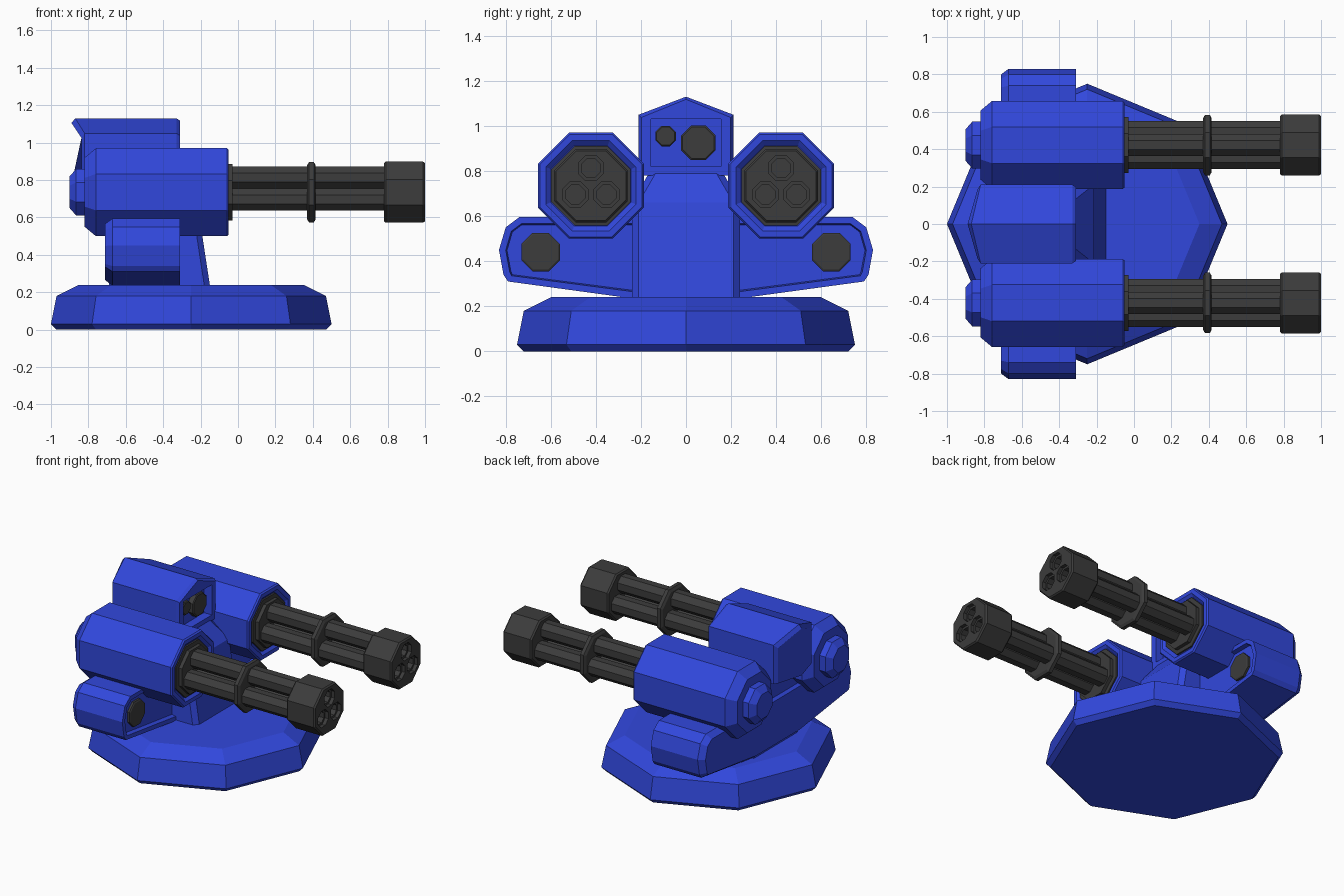
import bpy, bmesh, math

if "Cube" in bpy.data.objects:
    bpy.data.objects.remove(bpy.data.objects["Cube"])


def material(name, rgb):
    m = bpy.data.materials.new(name)
    m.diffuse_color = (*rgb, 1)
    m.use_nodes = True
    m.node_tree.nodes["Principled BSDF"].inputs["Base Color"].default_value = m.diffuse_color
    return m


BLUE = material("blue paint", (0.031, 0.064, 0.72))
DARK = material("dark gunmetal", (0.045, 0.045, 0.045))


def loft(name, rings, mat, edit=None):
    """Skin a stack of equal-length rings and cap both ends."""
    bm = bmesh.new()
    vs = [[bm.verts.new(p) for p in r] for r in rings]
    n = len(vs[0])
    for a, b in zip(vs, vs[1:]):
        for i in range(n):
            j = (i + 1) % n
            bm.faces.new((a[i], a[j], b[j], b[i]))
    first, last = bm.faces.new(vs[0][::-1]), bm.faces.new(vs[-1])
    bmesh.ops.recalc_face_normals(bm, faces=bm.faces)
    if edit:
        edit(bm, first, last)
        bmesh.ops.recalc_face_normals(bm, faces=bm.faces)
    me = bpy.data.meshes.new(name)
    bm.to_mesh(me)
    bm.free()
    me.materials.append(mat)
    ob = bpy.data.objects.new(name, me)
    bpy.context.collection.objects.link(ob)
    return ob


def octagon(x, apothem, cy, cz):
    r = apothem / math.cos(math.pi / 8)
    return [(x, cy + r * math.cos(a), cz + r * math.sin(a))
            for a in [math.pi / 8 + k * math.pi / 4 for k in range(8)]]


def barrel(name, stations, cy, cz, mat):
    return loft(name, [octagon(x, a, cy, cz) for x, a in stations], mat)


def cut(ob, cutters):
    """Subtract the cutters, bake the result and delete them."""
    for c in cutters:
        c.hide_render = True
        m = ob.modifiers.new("cut", 'BOOLEAN')
        m.operation, m.solver, m.object = 'DIFFERENCE', 'EXACT', c
    dg = bpy.context.evaluated_depsgraph_get()
    me = bpy.data.meshes.new_from_object(ob.evaluated_get(dg))
    ob.modifiers.clear()
    ob.data = me
    for c in cutters:
        bpy.data.objects.remove(c)


# Eight-sided base
loft("base", [[(-0.25 + r * math.cos(k * math.pi / 4), r * math.sin(k * math.pi / 4), z)
               for k in range(8)]
              for z, r in [(0, .72), (.03, .75), (.18, .72), (.24, .60)]], BLUE)


# Central pillar with chamfered corners and a sloping front
def pillar_ring(z, xf, xb, w, c):
    return [(xf, w - c, z), (xf - c, w, z), (xb, w, z),
            (xb, -w, z), (xf - c, -w, z), (xf, c - w, z)]


loft("pillar", [pillar_ring(.235, -.15, -.69, .24, .03),
                pillar_ring(.66, -.215, -.69, .24, .03),
                pillar_ring(.79, -.31, -.69, .165, .03)], BLUE)

# Cross beam with side pods: chamfered back, recessed front
half = [(.24, .235), (.79, .31), (.81, .34), (.83, .45), (.80, .55), (.74, .595)]
profile = half + [(-y, z) for y, z in reversed(half)]


def beam_edit(bm, back, front):
    bmesh.ops.inset_region(bm, faces=[back], thickness=.03)
    bmesh.ops.translate(bm, verts=back.verts, vec=(-.04, 0, 0))
    bmesh.ops.inset_region(bm, faces=[front], thickness=.03)
    bmesh.ops.inset_region(bm, faces=[front], thickness=.006)
    bmesh.ops.translate(bm, verts=front.verts, vec=(-.03, 0, 0))


loft("cross_beam", [[(x, y, z) for y, z in profile] for x in (-.67, -.31)],
     BLUE, beam_edit)


# Sensor head: ridged roof, wedge-shaped back, window recess in front
def head_ring(x, wedge, d):
    pts = [(.21 - d, .78), (.21 - d, 1.05 - d), (0, 1.13 - d),
           (d - .21, 1.05 - d), (d - .21, .78), (0, .78)]
    return [(x + wedge * abs(y) / .21, y, z) for y, z in pts]


head = loft("sensor_head", [head_ring(-.89, .06, .025), head_ring(-.87, .05, 0),
                            head_ring(-.33, 0, 0), head_ring(-.31, 0, .012)], BLUE)
window = loft("window_cutter", [[(x, y, z) for y, z in
                                 [(-.155, .82), (.155, .82), (.155, 1.03), (-.155, 1.03)]]
                                for x in (-.37, -.25)], BLUE)
cut(head, [window])
barrel("small_lens", [(-.39, .045), (-.335, .045), (-.33, .04)], -.09, .955, DARK)
barrel("large_lens", [(-.39, .077), (-.335, .077), (-.33, .07)], .055, .925, DARK)

CZ = .735
for s, side in ((-1, "right"), (1, "left")):
    cy = s * .422
    # Pod lens
    barrel(side + "_pod_lens", [(-.36, .086), (-.325, .086), (-.32, .078)],
           s * .645, .44, DARK)
    # Gun housing with rear hub
    barrel(side + "_gun_housing", [(-.82, .185), (-.76, .235), (-.06, .235), (-.05, .227),
                                   (-.05, .20), (-.07, .178)], cy, CZ, BLUE)
    barrel(side + "_rear_hub", [(-.80, .125), (-.865, .125), (-.90, .085)], cy, CZ, BLUE)
    # Collar, ring and muzzle
    barrel(side + "_collar", [(-.08, .176), (-.058, .176), (-.055, .15), (-.03, .15)],
           cy, CZ, DARK)
    barrel(side + "_barrel_ring", [(.37, .145), (.38, .162), (.405, .162), (.415, .145)],
           cy, CZ, DARK)
    muzzle = barrel(side + "_muzzle", [(.78, .155), (.79, .163), (.99, .163), (1.0, .155)],
                    cy, CZ, DARK)
    # Three barrels, with matching bores in the muzzle
    bores = []
    for k in range(3):
        a = math.pi / 2 + k * 2 * math.pi / 3
        by, bz = cy + .08 * math.cos(a), CZ + .078 * math.sin(a)
        barrel(f"{side}_barrel_{k + 1}", [(-.06, .059), (.80, .059)], by, bz, DARK)
        bores.append(barrel("bore_cutter", [(.92, .042), (.975, .042), (.975, .056),
                                            (1.05, .056)], by, bz, DARK))
    cut(muzzle, bores)
